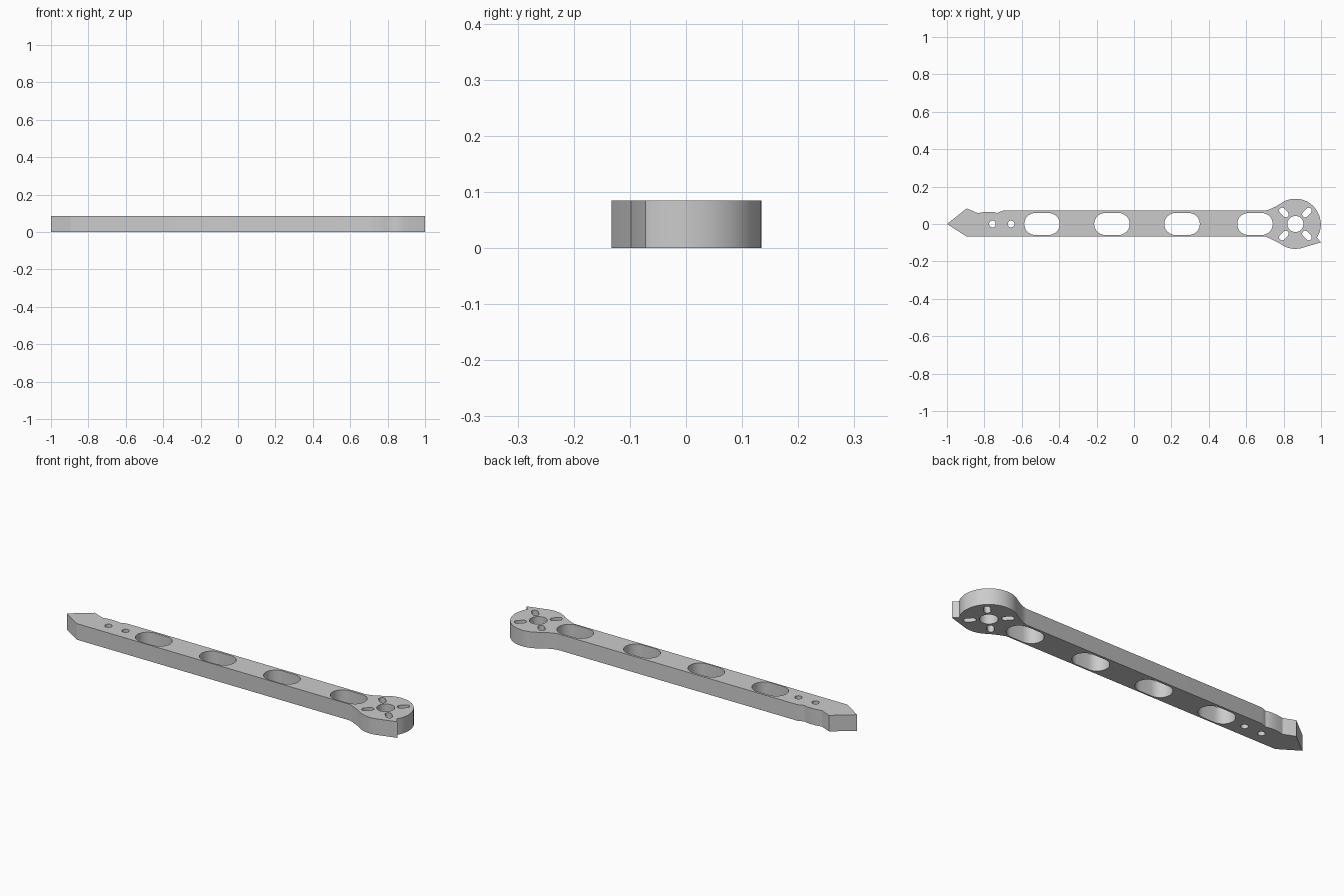
import bpy, bmesh
from math import sin, cos, pi, radians

if "Cube" in bpy.data.objects:
    bpy.data.objects.remove(bpy.data.objects["Cube"])

H = 0.085          # plate thickness
HUB = 0.863        # x centre of the round motor end


def arc(cx, cy, r, a0, a1, n):
    return [(cx + r * cos(radians(a0 + (a1 - a0) * i / n)),
             cy + r * sin(radians(a0 + (a1 - a0) * i / n))) for i in range(n + 1)]


def slot(cx, cy, flat, rx, ry, ang=0.0, n=16):
    """Two elliptical ends joined by straight sides of half length flat."""
    pts = []
    for side in (1, -1):
        for i in range(n + 1):
            t = -pi / 2 + pi * i / n
            x, y = side * (flat + rx * cos(t)), side * ry * sin(t)
            pts.append((cx + x * cos(ang) - y * sin(ang),
                        cy + x * sin(ang) + y * cos(ang)))
    return pts


def circle(cx, cy, r, n=32):
    return arc(cx, cy, r, 0, 360, n)[:-1]


# Outer outline: pointed tip, notched shoulder, straight arm, round end with small tab
outline = [(-1, 0), (-0.895, -0.067), (0.70, -0.067), (0.725, -0.076), (0.755, -0.091),
           (0.775, -0.101)]
outline += arc(HUB, 0, 0.133, 232, 282, 10)
outline += [(1.0, -0.098), (0.988, -0.085), (0.978, -0.072)]
outline += arc(HUB, 0, 0.136, -31, 0, 6)
outline += arc(HUB, 0, 0.135, 5, 128, 26)
outline += [(0.755, 0.092), (0.725, 0.078), (0.70, 0.071), (-0.70, 0.071), (-0.733, 0.059),
            (-0.747, 0.063), (-0.77, 0.065), (-0.80, 0.064), (-0.835, 0.058),
            (-0.865, 0.071), (-0.895, 0.083)]

# Lightening slots, screw holes, shaft hole and radial motor slots
loops = [outline]
loops += [slot(x, 0, 0.035, 0.06, 0.059) for x in (-0.492, -0.118, 0.257, 0.647)]
loops += [circle(x, 0, 0.018, 24) for x in (-0.757, -0.657)]
loops.append(circle(HUB, 0, 0.043))
for k in range(4):
    a = pi / 4 + k * pi / 2
    loops.append(slot(HUB + 0.087 * cos(a), 0.087 * sin(a), 0.014, 0.016, 0.016, a, 8))

# Extruded filled curve turned into a solid plate
cu = bpy.data.curves.new("arm_profile", 'CURVE')
cu.dimensions = '2D'
cu.fill_mode = 'BOTH'
cu.extrude = H / 2
for pts in loops:
    sp = cu.splines.new('POLY')
    sp.points.add(len(pts) - 1)
    for p, (x, y) in zip(sp.points, pts):
        p.co = (x, y, 0, 1)
    sp.use_cyclic_u = True
arm = bpy.data.objects.new("motor_arm", cu)
bpy.context.collection.objects.link(arm)
bpy.context.view_layer.objects.active = arm
arm.select_set(True)
bpy.ops.object.convert(target='MESH')
arm = bpy.context.view_layer.objects.active

# Weld caps to walls and stand it on the ground
bm = bmesh.new()
bm.from_mesh(arm.data)
bmesh.ops.translate(bm, verts=bm.verts, vec=(0, 0, H / 2))
bmesh.ops.remove_doubles(bm, verts=bm.verts, dist=0.0002)
bmesh.ops.recalc_face_normals(bm, faces=bm.faces)
bm.to_mesh(arm.data)
bm.free()
bpy.ops.object.shade_smooth_by_angle(angle=radians(30))
